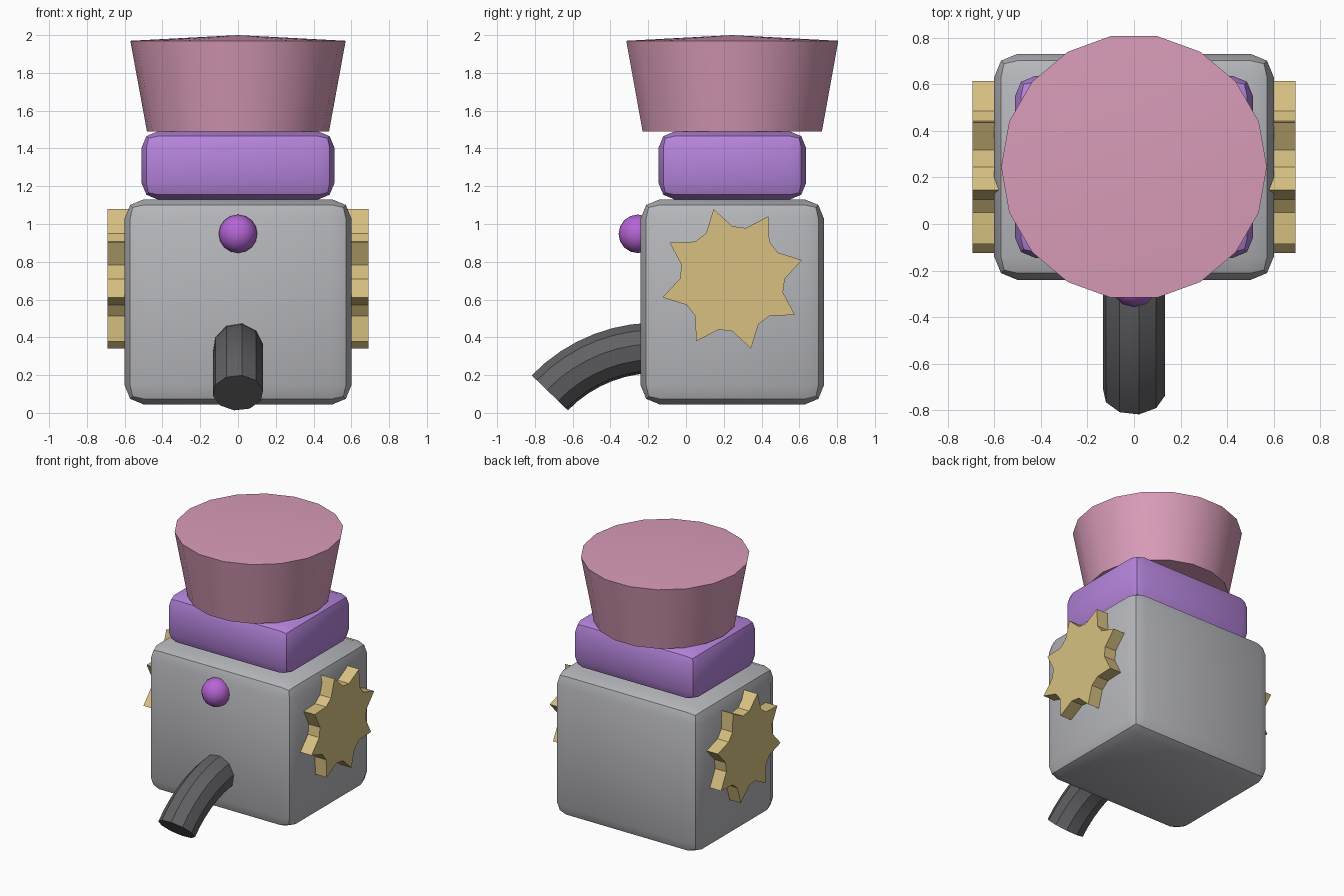
import bpy, bmesh, math
from mathutils import Vector

cube = bpy.data.objects.get("Cube")
if cube:
    bpy.data.objects.remove(cube, do_unlink=True)

MID_Y = 0.245


def material(name, rgb):
    m = bpy.data.materials.new(name)
    m.use_nodes = True
    m.diffuse_color = (*rgb, 1)
    m.node_tree.nodes["Principled BSDF"].inputs["Base Color"].default_value = (*rgb, 1)
    return m


grey = material("light grey", (0.47, 0.475, 0.50))
charcoal = material("charcoal", (0.12, 0.12, 0.13))
purple = material("purple", (0.46, 0.23, 0.71))
magenta = material("bright violet", (0.46, 0.13, 0.66))
pink = material("pink", (0.69, 0.33, 0.48))
gold = material("gold", (0.68, 0.53, 0.22))


def finish(bm, name, mat):
    """Turn a bmesh into a smooth object with sharp corners kept."""
    bmesh.ops.recalc_face_normals(bm, faces=bm.faces)
    mesh = bpy.data.meshes.new(name)
    bm.to_mesh(mesh)
    bm.free()
    mesh.materials.append(mat)
    obj = bpy.data.objects.new(name, mesh)
    bpy.context.collection.objects.link(obj)
    bpy.ops.object.select_all(action="DESELECT")
    obj.select_set(True)
    bpy.context.view_layer.objects.active = obj
    bpy.ops.object.shade_smooth_by_angle(angle=math.radians(30))
    return obj


def rounded_box(name, size, bottom, bevel, mat):
    bm = bmesh.new()
    bmesh.ops.create_cube(bm, size=1)
    bmesh.ops.scale(bm, vec=size, verts=bm.verts)
    bmesh.ops.translate(bm, vec=(0, MID_Y, bottom + size[2] / 2), verts=bm.verts)
    bmesh.ops.bevel(bm, geom=bm.edges[:], offset=bevel, segments=2,
                    profile=0.5, affect="EDGES")
    return finish(bm, name, mat)


def loft(bm, rings):
    """Join rings of points into a closed tube; return the end rings."""
    loops = [[bm.verts.new(p) for p in ring] for ring in rings]
    for a, b in zip(loops, loops[1:]):
        for i in range(len(a)):
            j = (i + 1) % len(a)
            bm.faces.new((a[i], a[j], b[j], b[i]))
    return loops[0], loops[-1]


# Body and collar
rounded_box("body", (1.2, 0.97, 1.085), 0.045, 0.1, grey)
rounded_box("collar", (1.02, 0.78, 0.36), 1.13, 0.085, purple)

# Flared hopper with a very shallow pointed lid
bm = bmesh.new()
SIDES = 18
turns = [math.tau * i / SIDES for i in range(SIDES)]
base, rim = loft(bm, [[(r * math.cos(a), MID_Y + r * math.sin(a), z) for a in turns]
                      for r, z in ((0.482, 1.49), (0.57, 1.97))])
bm.faces.new(base)
peak = bm.verts.new((0, MID_Y, 2.0))
for i in range(SIDES):
    bm.faces.new((rim[i], rim[(i + 1) % SIDES], peak))
finish(bm, "hopper", pink)

# Side gears: each tooth is one tip followed by two root points
for name, side in (("left_gear", 1), ("right_gear", -1)):
    bm = bmesh.new()
    rings = []
    for x in (0.5, 0.692):
        ring = []
        for i in range(24):
            r = 0.382 if i % 3 == 0 else 0.278
            a = math.radians(105 + 15 * i)
            ring.append((side * x, MID_Y + r * math.cos(a), 0.71 + r * math.sin(a)))
        rings.append(ring)
    for cap in loft(bm, rings):
        bm.faces.new(cap)
    finish(bm, name, gold)

# Front knob
bm = bmesh.new()
bmesh.ops.create_uvsphere(bm, u_segments=12, v_segments=8, radius=0.102)
bmesh.ops.translate(bm, vec=(0, -0.255, 0.948), verts=bm.verts)
finish(bm, "knob", magenta)

# Curved spout: a ten-sided tube swept along a downward arc
bm = bmesh.new()
BEND, RADIUS = 0.78, 0.135
centre = Vector((0, -0.16, 0.34 - BEND * math.cos(math.radians(6))))
rings = []
for step in range(8):
    t = math.radians(2 + 44 * step / 7)
    out = Vector((0, -math.sin(t), math.cos(t)))
    ring = []
    for i in range(10):
        a = math.radians(9 + 36 * i)
        ring.append(centre + out * (BEND + RADIUS * math.sin(a))
                    + Vector((RADIUS * math.cos(a), 0, 0)))
    rings.append(ring)
for cap in loft(bm, rings):
    bm.faces.new(cap)
finish(bm, "spout", charcoal)
